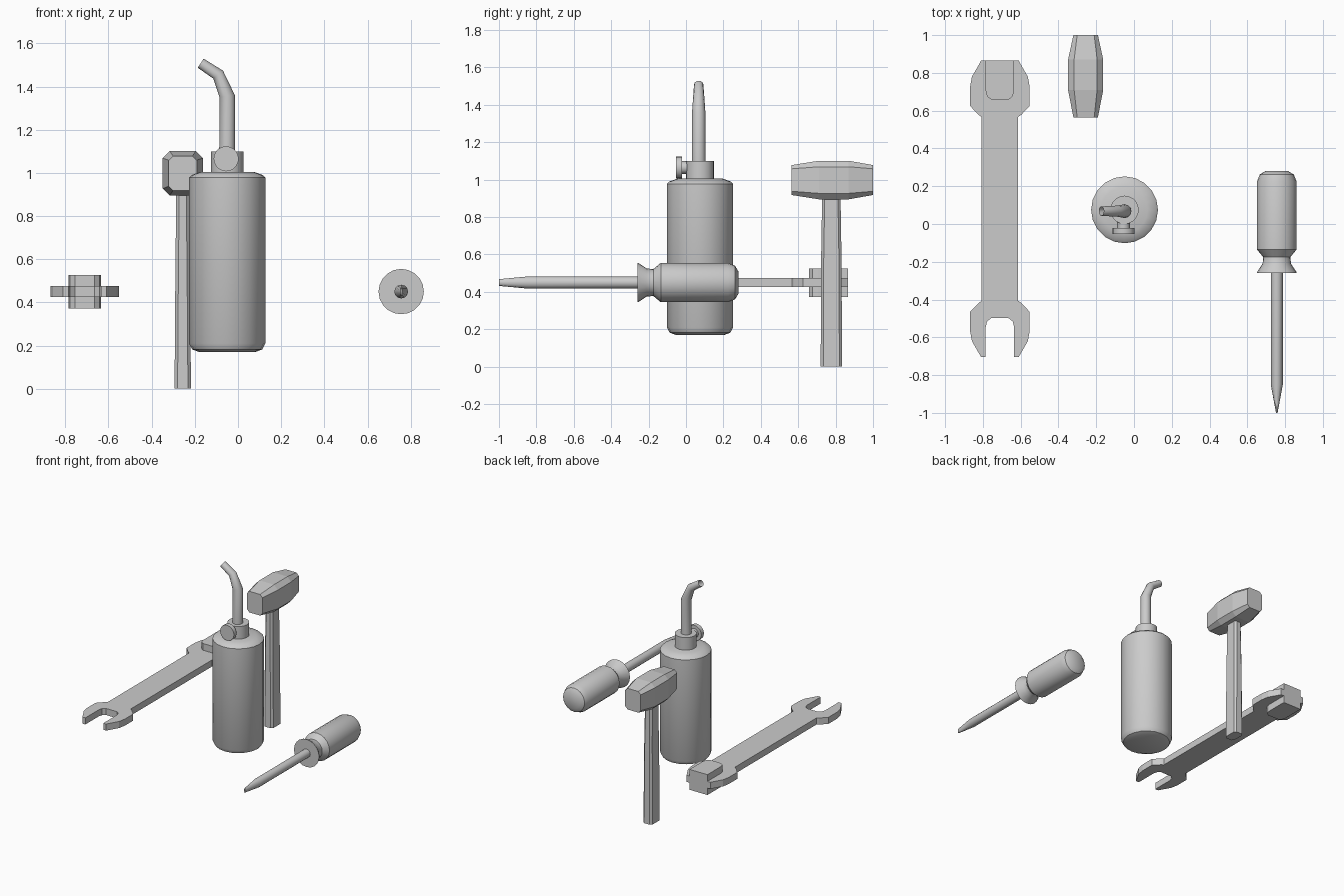
import bpy, bmesh, math
from mathutils import Vector, Matrix

if "Cube" in bpy.data.objects:
    bpy.data.objects.remove(bpy.data.objects["Cube"])


def loft(name, rings, smooth=False, cap_end=True):
    """Skin equal-length closed rings and cap the ends."""
    bm = bmesh.new()
    vs = [[bm.verts.new(p) for p in r] for r in rings]
    for a, b in zip(vs, vs[1:]):
        for i in range(len(a)):
            j = (i + 1) % len(a)
            bm.faces.new((a[i], a[j], b[j], b[i]))
    bm.faces.new(vs[0][::-1])
    if cap_end:
        bm.faces.new(vs[-1])
    bmesh.ops.recalc_face_normals(bm, faces=bm.faces)
    me = bpy.data.meshes.new(name)
    bm.to_mesh(me)
    bm.free()
    ob = bpy.data.objects.new(name, me)
    bpy.context.collection.objects.link(ob)
    if smooth:
        bpy.ops.object.select_all(action='DESELECT')
        bpy.context.view_layer.objects.active = ob
        ob.select_set(True)
        bpy.ops.object.shade_smooth_by_angle(angle=math.radians(32))
    return ob


def lathe(name, profile, origin, along_y=False, n=20):
    """Revolve (radius, height) pairs round z, or round y."""
    rot = Matrix.Rotation(-math.pi / 2, 3, 'X') if along_y else Matrix.Identity(3)
    rings = [[Vector(origin) + rot @ Vector((r * math.cos(2 * math.pi * i / n),
                                             r * math.sin(2 * math.pi * i / n), h))
              for i in range(n)] for r, h in profile]
    return loft(name, rings, True)


def octagon(a, b, c):
    """Rectangle of half sizes a, b with corners cut by c."""
    return [(a, c - b), (a, b - c), (a - c, b), (c - a, b),
            (-a, b - c), (-a, c - b), (c - a, -b), (a - c, -b)]


def prism(name, outline, z0, z1):
    return loft(name, [[(x, y, z) for x, y in outline] for z in (z0, z1)])


# Oil can: body, collar, spout and side knob
CX, CY = -0.05, 0.075
lathe("can_body", [(0.13, 0.17), (0.162, 0.182), (0.177, 0.21), (0.177, 0.978),
                   (0.165, 0.99), (0.122, 1.005)], (CX, CY, 0))
lathe("can_collar", [(0.075, 0.99), (0.075, 1.10)], (CX, CY, 0))
path = [(-0.05, 1.09), (-0.05, 1.355), (-0.092, 1.455), (-0.173, 1.508)]
radii = [0.037, 0.036, 0.029, 0.025]
rings = []
for k, (x, z) in enumerate(path):
    p, q = path[max(k - 1, 0)], path[min(k + 1, 3)]
    d = Vector((q[0] - p[0], 0, q[1] - p[1])).normalized()
    side = Vector((d.z, 0, -d.x))
    ring = []
    for i in range(12):
        t = 2 * math.pi * i / 12
        ring.append(Vector((x, CY - 0.007, z))
                    + radii[k] * (math.cos(t) * side + math.sin(t) * Vector((0, 1, 0))))
    rings.append(ring)
loft("can_spout", rings, True, cap_end=False)
lathe("can_knob", [(0.058, -0.053), (0.058, -0.022)], (-0.055, 0, 1.065), True)
lathe("can_knob_stem", [(0.034, -0.025), (0.034, 0.03)], (-0.055, 0, 1.065), True, 12)

# Hammer: faceted head tapering to both faces, slightly tapered handle
HX = -0.256
loft("hammer_head", [[(HX + x, y, 0.998 + z) for x, z in octagon(a, b, c)]
                     for y, a, b, c in ((0.565, 0.065, 0.08, 0.02), (0.71, 0.093, 0.103, 0.032),
                                        (0.87, 0.093, 0.103, 0.032), (1.0, 0.065, 0.08, 0.02))])
loft("hammer_handle", [[(HX + x, 0.777 + y, z) for x, y in octagon(a, b, 0.014)]
                       for z, a, b in ((0, 0.038, 0.057), (0.55, 0.034, 0.055),
                                       (0.92, 0.030, 0.049))])

# Wrench: half outline of one jaw, mirrored across the width and the length
WX, WY = -0.71, 0.08
quarter = [(0.097, -0.487), (0.112, -0.497), (0.158, -0.545), (0.158, -0.645),
           (0.148, -0.70), (0.105, -0.775), (0.10, -0.785), (0.075, -0.785)]
slot = [(0.075, -0.625), (0.068, -0.596), (0.045, -0.578)]
right = quarter + slot
end = right + [(-x, y) for x, y in right[::-1]]
outline = end + [(-x, -y) for x, y in end]
prism("wrench", [(WX + x, WY + y) for x, y in outline], 0.425, 0.475)

# Block gripped in the rear jaw
grip = [(0.075, -0.785)] + slot
block = grip + [(-x, y) for x, y in grip[::-1]]
prism("wrench_block", [(WX + x, WY - y) for x, y in block], 0.372, 0.526)

# Screwdriver: turned handle and a shaft flattened to a blade
SX, SZ = 0.756, 0.45
lathe("screwdriver_handle", [(0.105, -0.26), (0.103, -0.252), (0.075, -0.21), (0.072, -0.175),
                             (0.105, -0.135), (0.105, 0.225), (0.09, 0.262), (0.06, 0.28)],
      (SX, 0, SZ), True)
loft("screwdriver_shaft", [[(SX + a * math.cos(math.pi * i / 6), y, SZ + b * math.sin(math.pi * i / 6))
                            for i in range(12)]
                           for y, a, b in ((-0.24, 0.032, 0.032), (-0.85, 0.032, 0.032),
                                           (-1.0, 0.004, 0.018))], True)
